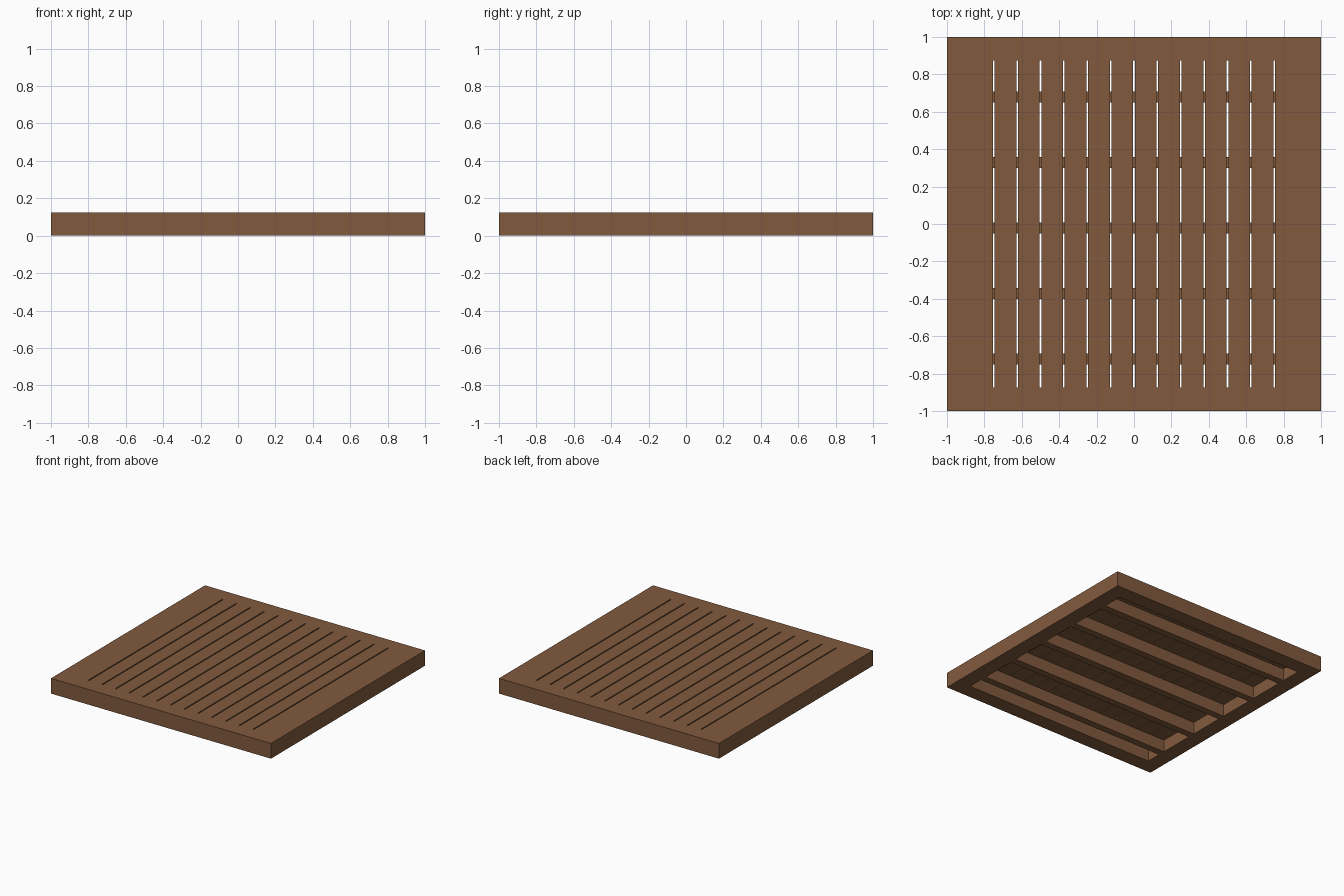
import bpy, bmesh

if "Cube" in bpy.data.objects:
    bpy.data.objects.remove(bpy.data.objects["Cube"])

H = 0.125        # total height
INNER = 0.875    # half size of the frame opening
SLAT_Z = 0.1     # underside of the slats
GAP = 0.009      # slit between slats
BAR_W = 0.058    # cross bar width

wood = bpy.data.materials.new("brown_wood")
wood.diffuse_color = (0.223, 0.102, 0.047, 1)
wood.use_nodes = True
wood.node_tree.nodes["Principled BSDF"].inputs["Base Color"].default_value = wood.diffuse_color


def finish(name, bm):
    bmesh.ops.recalc_face_normals(bm, faces=bm.faces)
    me = bpy.data.meshes.new(name)
    bm.to_mesh(me)
    bm.free()
    me.materials.append(wood)
    ob = bpy.data.objects.new(name, me)
    bpy.context.collection.objects.link(ob)
    return ob


def box(name, x0, x1, y0, y1, z0, z1):
    bm = bmesh.new()
    bmesh.ops.create_cube(bm, size=1)
    for v in bm.verts:
        v.co.x = x1 if v.co.x > 0 else x0
        v.co.y = y1 if v.co.y > 0 else y0
        v.co.z = z1 if v.co.z > 0 else z0
    return finish(name, bm)


# square frame: a rectangular section swept around four mitred corners
bm = bmesh.new()
section = [(1, 0), (1, H), (INNER, H), (INNER, 0)]
rings = [[bm.verts.new((sx * r, sy * r, z)) for r, z in section]
         for sx, sy in ((-1, -1), (1, -1), (1, 1), (-1, 1))]
for i in range(4):
    a, b = rings[i], rings[(i + 1) % 4]
    for j in range(4):
        k = (j + 1) % 4
        bm.faces.new((a[j], b[j], b[k], a[k]))
finish("frame", bm)

# fourteen slats, the outer two flush with the frame
for i in range(14):
    x0 = -INNER + 0.125 * i + (GAP / 2 if i > 0 else 0)
    x1 = -INNER + 0.125 * (i + 1) - (GAP / 2 if i < 13 else 0)
    box(f"slat_{i + 1}", x0, x1, -INNER, INNER, SLAT_Z, H)

# five cross bars under the slats
for i in range(5):
    y0 = -0.75 + 0.35 * i
    box(f"cross_bar_{i + 1}", -INNER, INNER, y0, y0 + BAR_W, 0, SLAT_Z)
